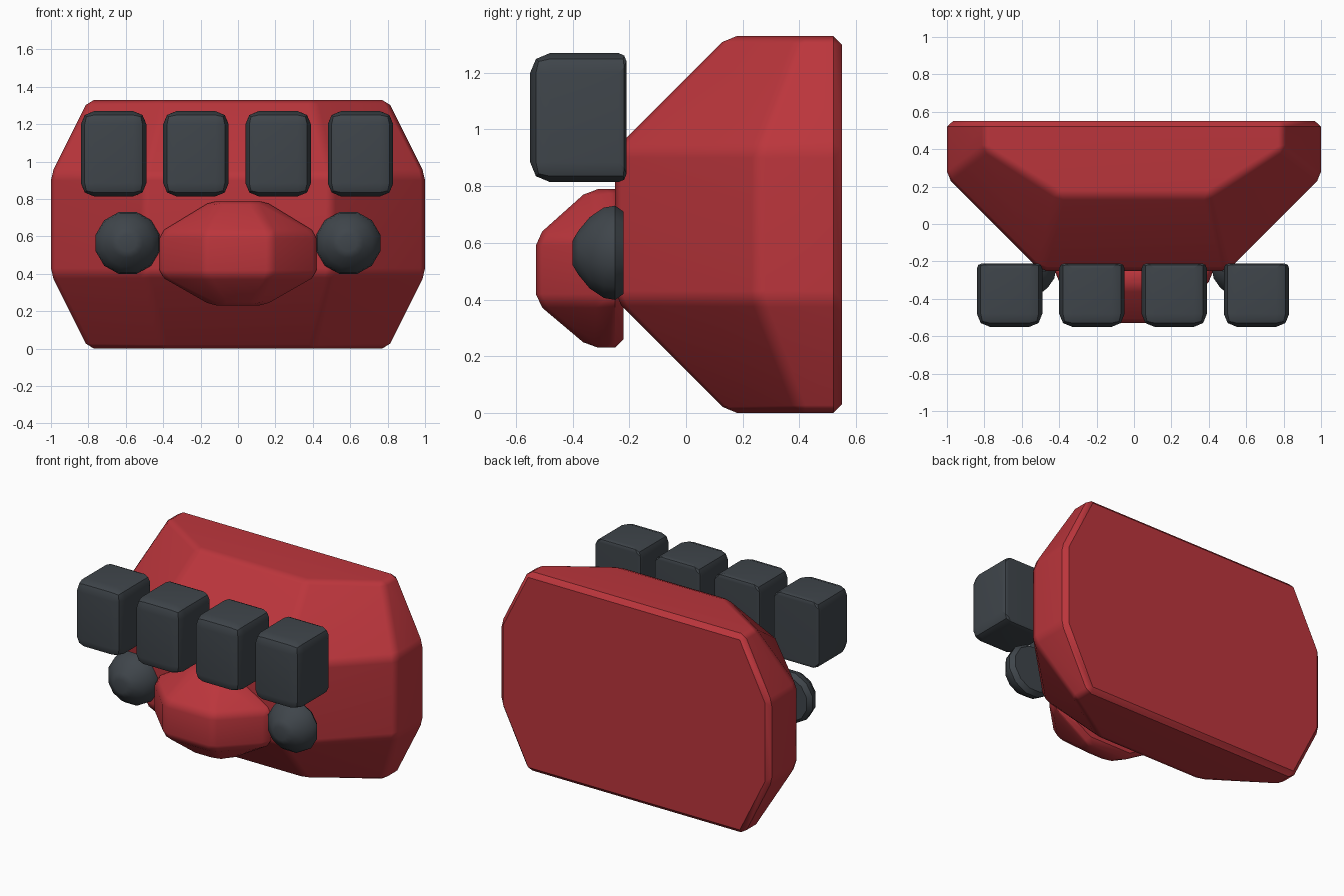
import bpy, bmesh, math

cube = bpy.data.objects.get("Cube")
if cube:
    bpy.data.objects.remove(cube, do_unlink=True)


def material(name, colour):
    m = bpy.data.materials.new(name)
    m.use_nodes = True
    m.diffuse_color = colour
    m.node_tree.nodes["Principled BSDF"].inputs["Base Color"].default_value = colour
    return m


red = material("fist red", (0.5, 0.036, 0.045, 1))
grey = material("dark grey", (0.05, 0.06, 0.07, 1))


def finish(name, bm, mat, bevel=0, segments=1, limit="ANGLE"):
    """Turn a bmesh into a bevelled, smooth-shaded object."""
    bmesh.ops.recalc_face_normals(bm, faces=bm.faces)
    mesh = bpy.data.meshes.new(name)
    bm.to_mesh(mesh)
    bm.free()
    ob = bpy.data.objects.new(name, mesh)
    bpy.context.collection.objects.link(ob)
    mesh.materials.append(mat)
    bpy.ops.object.select_all(action="DESELECT")
    ob.select_set(True)
    bpy.context.view_layer.objects.active = ob
    if bevel:
        mod = ob.modifiers.new("bevel", "BEVEL")
        mod.width, mod.segments, mod.limit_method = bevel, segments, limit
        mod.angle_limit = math.radians(10)
        bpy.ops.object.modifier_apply(modifier=mod.name)
    bpy.ops.object.shade_smooth_by_angle(angle=math.radians(32))
    weighted = ob.modifiers.new("weighted normals", "WEIGHTED_NORMAL")
    weighted.keep_sharp = True
    return ob


def loft(rings):
    """Skin a stack of closed rings and cap both ends."""
    bm = bmesh.new()
    loops = [[bm.verts.new(p) for p in ring] for ring in rings]
    for a, b in zip(loops, loops[1:]):
        for i in range(len(a)):
            j = (i + 1) % len(a)
            bm.faces.new((a[i], a[j], b[j], b[i]))
    bm.faces.new(loops[0])
    bm.faces.new(loops[-1])
    return bm


def faceted_block(name, end, middle, heights, bevel):
    """Symmetric block: small end profiles above and below a wide middle."""
    rings = []
    for profile, z in zip((end, middle, middle, end), heights):
        rings.append([(x, y, z) for x, y in profile]
                     + [(-x, y, z) for x, y in reversed(profile)])
    return finish(name, loft(rings), red, bevel)


# Hand body, tapering from the flat back to the knuckle face
faceted_block("hand_body",
              [(0.8, 0.55), (0.8, 0.4), (0.4, 0.15)],
              [(1, 0.55), (1, 0.25), (0.5, -0.25)],
              (0, 0.4, 0.93, 1.33), 0.03)

# Raised pad in the lower middle
faceted_block("front_pad",
              [(0.14, -0.22), (0.14, -0.3), (0.08, -0.34)],
              [(0.42, -0.22), (0.42, -0.29), (0.18, -0.53)],
              (0.23, 0.39, 0.62, 0.79), 0.03)


# Row of four rounded blocks, rounded less on the back
def finger_block(name, x):
    bm = bmesh.new()
    bmesh.ops.create_cube(bm, size=1)
    bmesh.ops.scale(bm, vec=(0.35, 0.34, 0.455), verts=bm.verts)
    bmesh.ops.translate(bm, vec=(x, -0.38, 1.042), verts=bm.verts)
    weight = bm.edges.layers.float.new("bevel_weight_edge")
    for e in bm.edges:
        at_back = all(v.co.y > -0.3 for v in e.verts)
        e[weight] = 0.4 if at_back else 1
    finish(name, bm, grey, 0.07, 2, "WEIGHT")


for i in range(4):
    finger_block(f"finger_block_{i + 1}", -0.665 + 0.44 * i)

# Domed studs on either side of the pad
DOME = [(-0.22, 0.15), (-0.25, 0.172), (-0.29, 0.165),
        (-0.34, 0.13), (-0.38, 0.08), (-0.4, 0.045)]
SIDES = 12
for side, x in (("left", 0.59), ("right", -0.59)):
    rings = []
    for y, r in DOME:
        angles = [math.tau * (k + 0.5) / SIDES for k in range(SIDES)]
        rings.append([(x + r * 1.03 * math.cos(a), y, 0.565 + r * math.sin(a))
                      for a in angles])
    finish(f"{side}_stud", loft(rings), grey)
